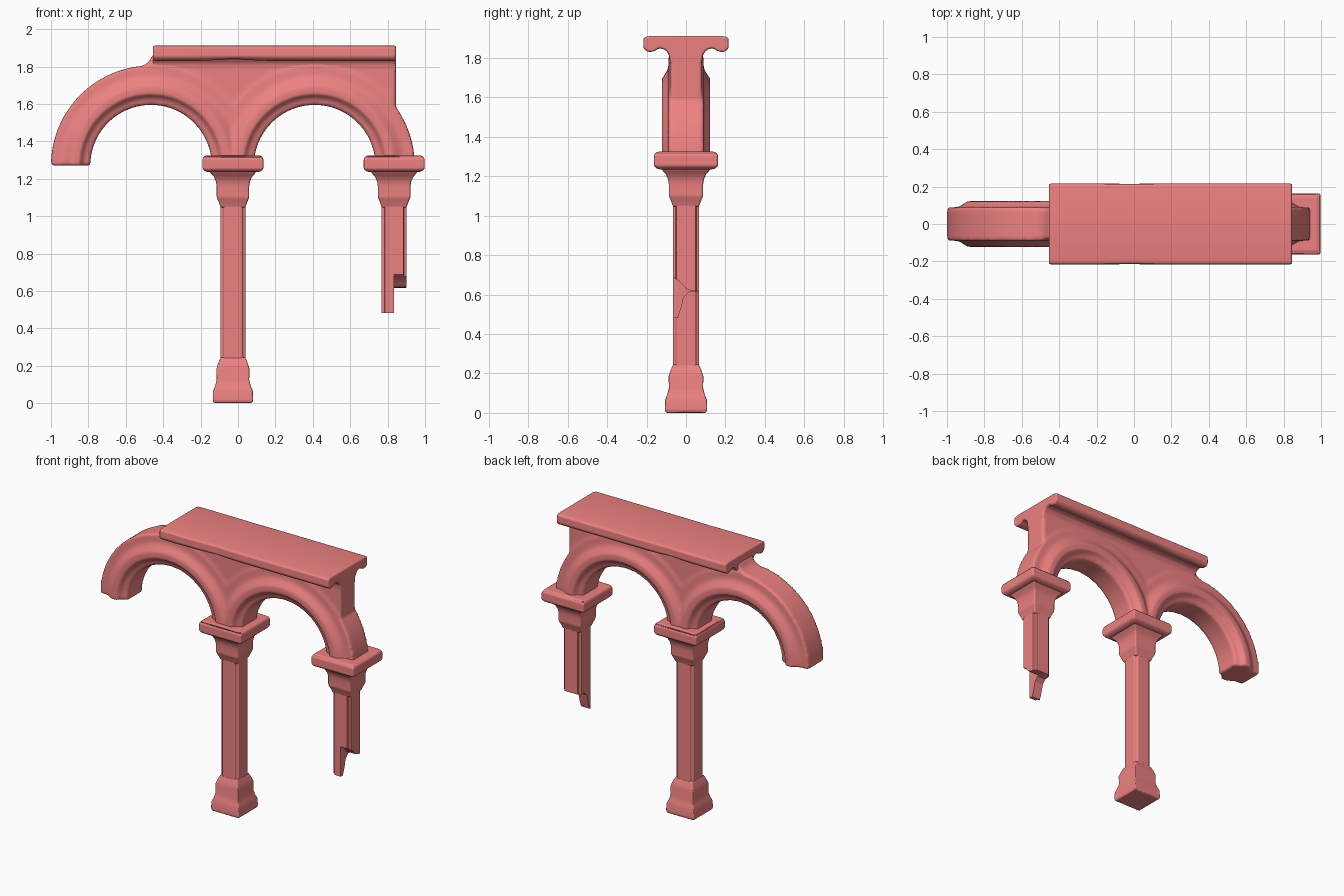
import bpy, bmesh
from math import sin, cos, pi, radians

if "Cube" in bpy.data.objects:
    bpy.data.objects.remove(bpy.data.objects["Cube"])

stone = bpy.data.materials.new("red_stone")
stone.diffuse_color = (0.85, 0.22, 0.22, 1)
stone.use_nodes = True
stone.node_tree.nodes["Principled BSDF"].inputs["Base Color"].default_value = stone.diffuse_color


def loft(name, rings, parts=None):
    """Closed solid through a list of equal-length point rings."""
    bm = parts or bmesh.new()
    vs = [[bm.verts.new(p) for p in r] for r in rings]
    n = len(rings[0])
    for a, b in zip(vs, vs[1:]):
        for i in range(n):
            j = (i + 1) % n
            bm.faces.new((a[i], a[j], b[j], b[i]))
    bm.faces.new(vs[0][::-1])
    bm.faces.new(vs[-1])
    return bm


def finish(name, bm, bevel=0.0):
    bmesh.ops.recalc_face_normals(bm, faces=bm.faces)
    me = bpy.data.meshes.new(name)
    bm.to_mesh(me)
    bm.free()
    for p in me.polygons:
        p.use_smooth = True
    ob = bpy.data.objects.new(name, me)
    bpy.context.collection.objects.link(ob)
    me.materials.append(stone)
    if bevel:
        add_bevel(ob, bevel)
    return ob


def add_bevel(ob, width):
    m = ob.modifiers.new("soft_edges", 'BEVEL')
    m.width, m.segments = width, 3
    m.limit_method, m.angle_limit = 'ANGLE', radians(20)
    m.harden_normals = True


def square(cx, h, z, hy=None):
    hy = hy or h
    return [(cx + sx * h, sy * hy, z) for sx, sy in ((-1, -1), (1, -1), (1, 1), (-1, 1))]


def notched(cx, z, h=0.067, n=0.018):
    """Square section with stepped corners."""
    q = [(h, -h + n), (h, h - n), (h - n, h - n), (h - n, h)]
    pts = [(h, h - n), (h - n * 0.8, h - n * 0.8), (h - n, h)]
    out = []
    for k in range(4):
        c, s = round(cos(k * pi / 2)), round(sin(k * pi / 2))
        out += [(cx + x * c - y * s, x * s + y * c, z) for x, y in pts]
    return out


Z0, R1, R2 = 1.27, 0.325, 0.535
ARCHES = (-0.465, 0.41)
COLUMNS = (-0.027, 0.835)

# arcade wall: two moulded arch rings plus the spandrel, fused and softened
half = [(R1, .085), (.36, .09), (.382, .122), (.425, .122), (.475, .09), (R2, .088)]
profile = half + [(r, -y) for r, y in half[::-1]]
bm = bmesh.new()
for cx in ARCHES:
    rings = []
    for i in range(49):
        a = pi * i / 48
        rings.append([(cx + r * cos(a), y, Z0 + r * sin(a)) for r, y in profile])
    loft("", rings, bm)


def arc(cx, a0, a1, r=0.42, n=16):
    angs = [radians(a0 + (a1 - a0) * i / n) for i in range(n + 1)]
    return [(cx + r * cos(a), Z0 + r * sin(a)) for a in angs]


outline = ([(-.455, 1.865), (-.475, 1.825), (-.52, 1.795)] + arc(ARCHES[0], 92, 0)
           + arc(ARCHES[1], 180, 25) + [(.845, 1.56), (.845, 1.865)])
loft("", [[(x, y, z) for x, z in outline] for y in (-.082, .082)], bm)
wall = finish("arcade_wall", bm)
m = wall.modifiers.new("fuse", 'REMESH')
m.mode, m.voxel_size, m.use_smooth_shade = 'VOXEL', 0.011, True
m = wall.modifiers.new("soften", 'SMOOTH')
m.factor, m.iterations = 0.5, 6

# cornice slab: T section with a drip lip, slightly worn near the middle
side = [(.18, 1.912), (.215, 1.905), (.217, 1.85), (.195, 1.83), (.165, 1.832),
        (.135, 1.85), (.105, 1.842), (.085, 1.815), (.08, 1.77)]
tee = side + [(-y, z) for y, z in side[::-1]]
rings = []
for x, wear in ((-.455, 0), (-.2, 0), (-.1, .004), (-.02, .012), (.05, .004), (.15, 0), (.845, 0)):
    rings.append([(x, y * (1 - wear), z + (wear if z < 1.84 and abs(y) > .15 else 0)) for y, z in tee])
finish("cornice_slab", loft("", rings), 0.012)

# capitals, with a thick abacus over a flared neck
for label, cx in zip(("middle", "right"), COLUMNS):
    abacus = [square(cx, h, z) for h, z in ((.14, 1.235), (.163, 1.25), (.163, 1.31), (.148, 1.325))]
    finish(label + "_abacus", loft("", abacus), 0.014)
    neck = [(.066, 1.045), (.076, 1.075), (.087, 1.10), (.087, 1.16), (.091, 1.185),
            (.102, 1.21), (.122, 1.232), (.125, 1.25)]
    finish(label + "_capital", loft("", [square(cx, h, z) for h, z in neck]), 0.012)

# middle column shaft and base
finish("middle_shaft", loft("", [notched(COLUMNS[0], z) for z in (.2, 1.08)]), 0.006)
base = [(.1, 0), (.108, .012), (.106, .065), (.096, .09), (.087, .125), (.088, .185),
        (.08, .21), (.066, .245)]
finish("column_base", loft("", [square(COLUMNS[0], h, z) for h, z in base]), 0.012)

# right column shaft, broken off unevenly by two hidden cutters
shaft = finish("broken_shaft", loft("", [notched(COLUMNS[1], z) for z in (.42, 1.08)]))
breaks = {
    "left_break_cutter": (.7, .836, [(-.1, .48), (-.042, .482), (-.025, .53), (-.012, .585), (.015, .612), (.1, .62)]),
    "right_break_cutter": (.834, .98, [(-.1, .71), (-.055, .68), (-.03, .665), (0, .63), (.03, .618), (.1, .615)]),
}
for name, (x0, x1, edge) in breaks.items():
    poly = edge + [(.1, .3), (-.1, .3)]
    cutter = finish(name, loft("", [[(x, y, z) for y, z in poly] for x in (x0, x1)]))
    cutter.hide_render = True
    cutter.hide_set(True)
    m = shaft.modifiers.new(name, 'BOOLEAN')
    m.operation, m.object, m.solver = 'DIFFERENCE', cutter, 'EXACT'
add_bevel(shaft, 0.005)
